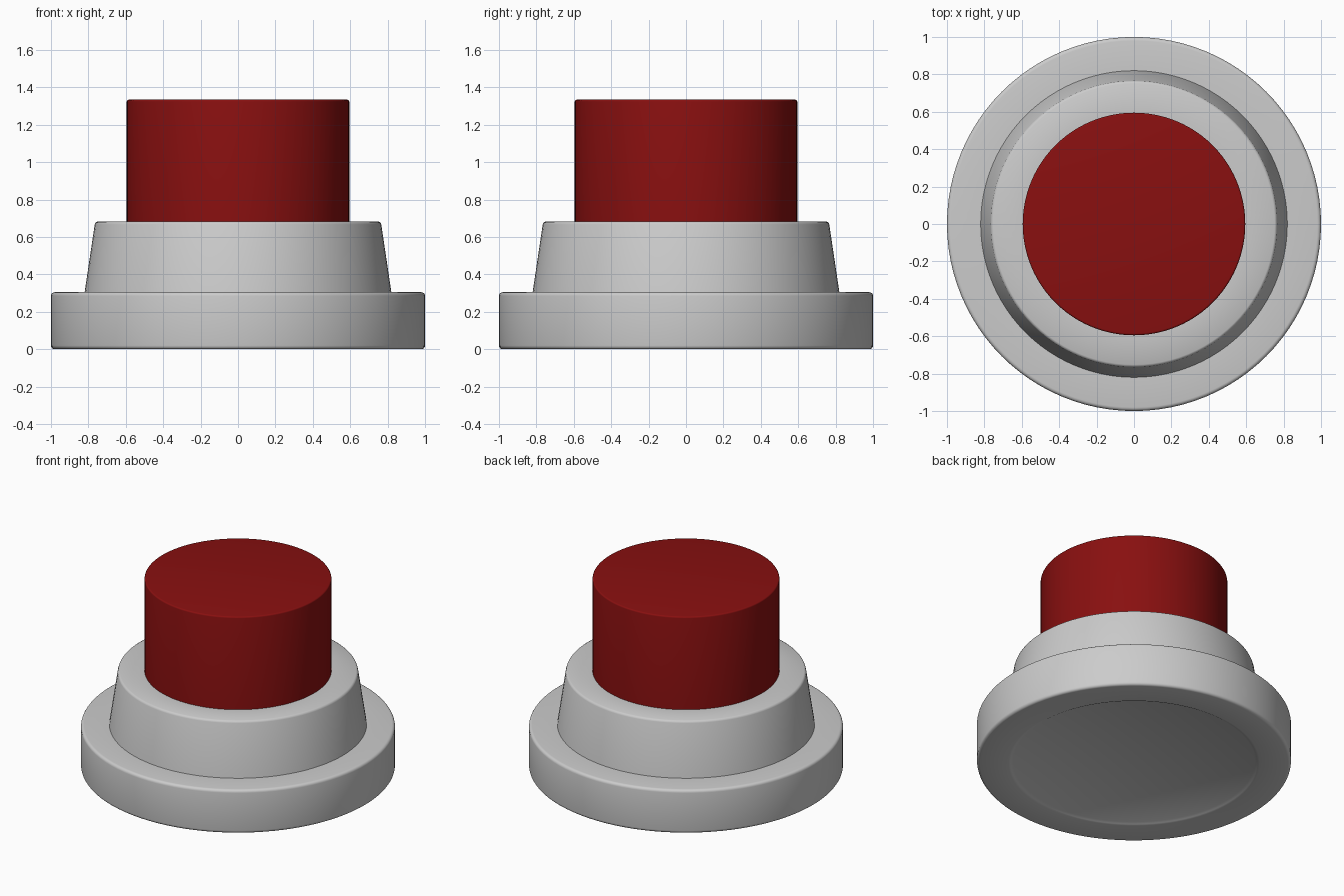
import bpy, bmesh, math

if "Cube" in bpy.data.objects:
    bpy.data.objects.remove(bpy.data.objects["Cube"])

SIDES = 96


def material(name, rgb):
    m = bpy.data.materials.new(name)
    m.diffuse_color = (*rgb, 1)
    m.use_nodes = True
    m.node_tree.nodes["Principled BSDF"].inputs["Base Color"].default_value = m.diffuse_color
    return m


def lathe(name, profile, mat):
    """Spin a list of (radius, z) points around the z axis."""
    bm = bmesh.new()
    rings = []
    for r, z in profile:
        if r == 0:
            rings.append([bm.verts.new((0, 0, z))] * SIDES)
        else:
            rings.append([bm.verts.new((r * math.cos(2 * math.pi * i / SIDES),
                                        r * math.sin(2 * math.pi * i / SIDES), z))
                          for i in range(SIDES)])
    for a, b in zip(rings, rings[1:]):
        for i in range(SIDES):
            j = (i + 1) % SIDES
            quad = list(dict.fromkeys((a[i], a[j], b[j], b[i])))
            bm.faces.new(quad)
    bmesh.ops.recalc_face_normals(bm, faces=bm.faces)
    me = bpy.data.meshes.new(name)
    bm.to_mesh(me)
    bm.free()
    me.materials.append(mat)
    ob = bpy.data.objects.new(name, me)
    bpy.context.collection.objects.link(ob)
    bpy.context.view_layer.objects.active = ob
    ob.select_set(True)
    bpy.ops.object.shade_smooth_by_angle(angle=math.radians(50))
    ob.select_set(False)


def corner(r, z, size, start):
    """Quarter-round corner centred on (r, z), counter-clockwise from start degrees."""
    return [(r + size * math.cos(math.radians(start + k * 22.5)),
             z + size * math.sin(math.radians(start + k * 22.5))) for k in range(5)]


grey = material("light grey plastic", (0.6, 0.6, 0.6))
red = material("dark red plastic", (0.25, 0.005, 0.005))

# Wide base flange, with a shallow bevelled recess underneath
lathe("base_flange", [(0, 0.012), (0.77, 0.012), (0.785, 0.004), (0.80, 0)]
      + corner(0.98, 0.02, 0.02, -90) + corner(0.98, 0.285, 0.02, 0)
      + [(0.82, 0.305), (0, 0.305)], grey)

# Tapered collar with a softened top edge
lathe("collar", [(0, 0.28), (0.824, 0.28), (0.82, 0.305), (0.766, 0.667),
                 (0.762, 0.677), (0.752, 0.682), (0.60, 0.682), (0, 0.682)], grey)

# Push button
lathe("push_button", [(0, 0.66), (0.595, 0.66)]
      + corner(0.585, 1.324, 0.01, 0) + [(0, 1.334)], red)
